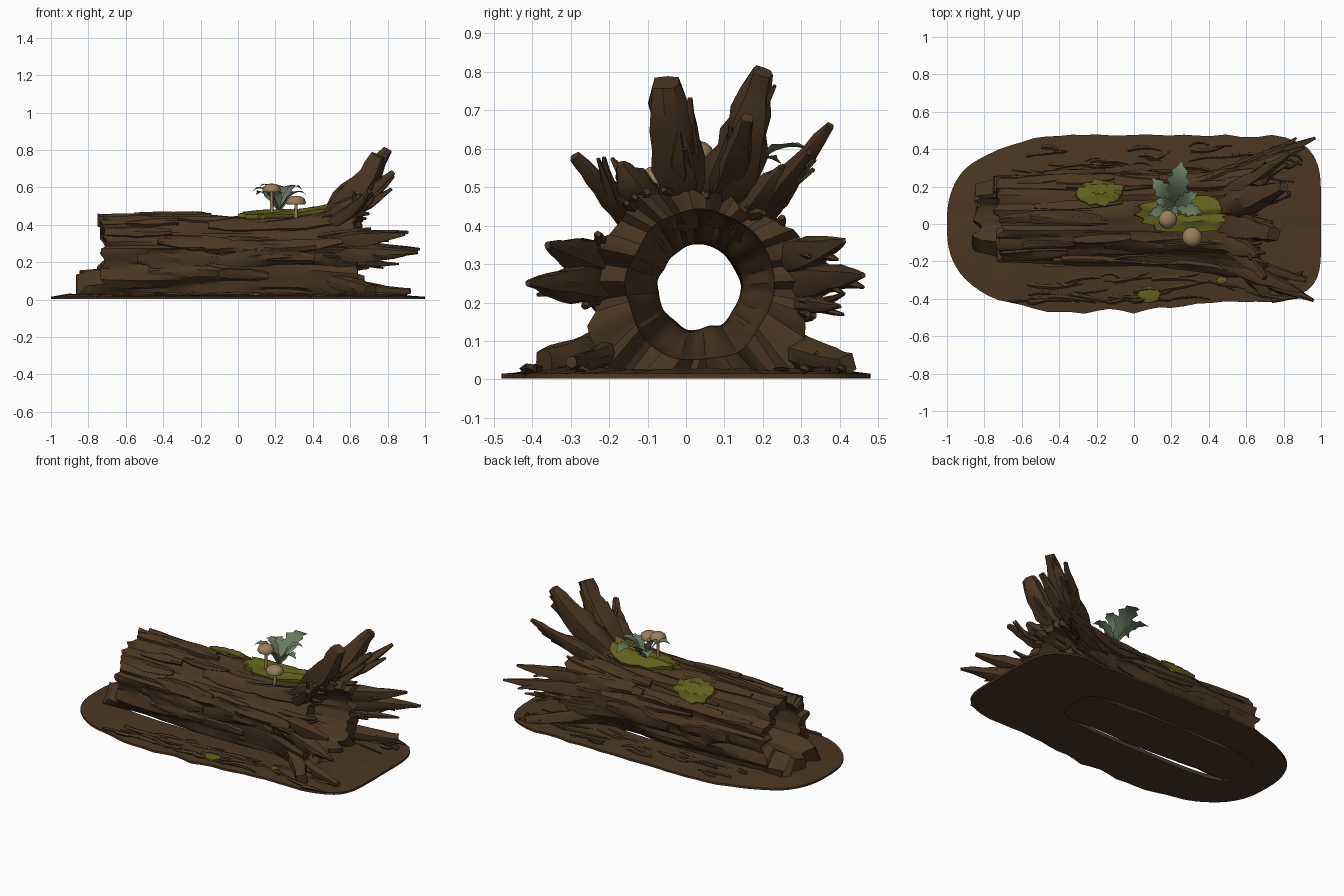
import bpy, bmesh, random
from math import sin, cos, pi, tau, radians, atan2, copysign
from mathutils import Vector, noise

random.seed(4)
if "Cube" in bpy.data.objects:
    bpy.data.objects.remove(bpy.data.objects["Cube"])


def material(name, rgb):
    m = bpy.data.materials.new(name)
    m.use_nodes = True
    m.diffuse_color = (*rgb, 1)
    bsdf = m.node_tree.nodes["Principled BSDF"]
    bsdf.inputs["Base Color"].default_value = (*rgb, 1)
    bsdf.inputs["Roughness"].default_value = 0.9
    return m


BARK = material("bark brown", (0.070, 0.037, 0.016))
MOSS = material("moss green", (0.118, 0.115, 0.012))
LEAF = material("leaf green", (0.14, 0.20, 0.12))
CAP = material("mushroom tan", (0.32, 0.21, 0.10))


def finish(bm, name, mat, angle=35):
    bmesh.ops.recalc_face_normals(bm, faces=bm.faces)
    mesh = bpy.data.meshes.new(name)
    bm.to_mesh(mesh)
    bm.free()
    mesh.materials.append(mat)
    ob = bpy.data.objects.new(name, mesh)
    bpy.context.collection.objects.link(ob)
    bpy.ops.object.select_all(action='DESELECT')
    ob.select_set(True)
    bpy.context.view_layer.objects.active = ob
    bpy.ops.object.shade_smooth_by_angle(angle=radians(angle))


def skin(bm, rings, loop=False):
    """Bridge closed rings of points, looping back or capping the ends."""
    vs = [[bm.verts.new(p) for p in ring] for ring in rings]
    n = len(vs[0])
    pairs = list(zip(vs, vs[1:])) + ([(vs[-1], vs[0])] if loop else [])
    for a, b in pairs:
        for j in range(n):
            k = (j + 1) % n
            bm.faces.new((a[j], a[k], b[k], b[j]))
    if not loop:
        bm.faces.new(vs[0])
        bm.faces.new(vs[-1])


def ramp(x, lo, hi):
    t = min(1, max(0, (x - lo) / (hi - lo)))
    return t * t * (3 - 2 * t)


def tube(bm, pts, r0, r1, sides=7, steps=7, power=1.3):
    """Tapered, gnarled limb along a quadratic bend, kept above the ground."""
    a, b, c = map(Vector, pts)
    rings = []
    for i in range(steps + 1):
        t = i / steps
        p = a * (1 - t) ** 2 + b * 2 * t * (1 - t) + c * t * t
        d = ((b - a) * (1 - t) + (c - b) * t).normalized()
        u = d.cross(Vector((0.3, 0.9, 0.2))).normalized()
        v = d.cross(u)
        r = (r0 + (r1 - r0) * t ** power) * (0.6 + 0.4 * ramp(t, 0, 0.4))
        ring = []
        for j in range(sides):
            q = r * (1 + random.uniform(-0.2, 0.2) + 0.15 * (j % 2))
            ang = tau * j / sides
            w = p + (u * cos(ang) + v * sin(ang)) * q
            w.z = max(w.z, 0.012)
            ring.append(w)
        rings.append(ring)
    skin(bm, rings)


def surface(x, a, lift=0.0):
    """Point on the outside of the log: a = 0 is the back, a = pi/2 the top."""
    r = 0.206 + 0.05 * ramp(x, 0.25, 0.65) + lift
    r += 0.03 * noise.noise((3 * cos(a), 3 * sin(a), 1.5 * x))
    r += 0.02 * noise.noise((9 * cos(a), 9 * sin(a), 2.5 * x))
    sag = 1.4 if sin(a) < 0 else 1
    return Vector((x, 0.03 + 1.12 * r * cos(a), max(0.012, 0.235 + sag * r * sin(a))))


# Hollow log with ragged ends, funnel-shaped at the stump
def left_end(a):
    step = noise.noise((5 * cos(a), 5 * sin(a), 7.3))
    return (-0.84 if sin(a) < -0.54 else -0.72) + 0.06 * step


def right_end(a):
    return 0.63 + 0.07 * noise.noise((6 * cos(a), 6 * sin(a), 2.1))


SEG, ROWS = 72, 34
angles = [tau * j / SEG for j in range(SEG)]
outer, inner = [], []
for i in range(ROWS + 1):
    u = i / ROWS
    o_ring, i_ring = [], []
    for a in angles:
        x = left_end(a) * (1 - u) + right_end(a) * u
        o_ring.append(surface(x, a))
        r = 0.117 + 0.09 * ramp(u, 0.68, 1) ** 1.5 + 0.04 * ramp(1 - u, 0.8, 1)
        r += 0.012 * noise.noise((2 * cos(a), 2 * sin(a), x))
        sag = 0.9 if sin(a) < 0 else 1
        i_ring.append((x, 0.035 + 0.92 * r * cos(a), 0.235 + sag * r * sin(a)))
    outer.append(o_ring)
    inner.append(i_ring)
bm = bmesh.new()
skin(bm, outer + inner[::-1], loop=True)
finish(bm, "hollow_log", BARK, 32)

# Broad bark plates lying over the log
bm = bmesh.new()
for n in range(34):
    a0 = random.uniform(-0.5, pi + 0.5)
    x0 = random.uniform(-0.72, 0.2)
    length = random.uniform(0.25, 0.6)
    wide = random.uniform(0.09, 0.22)
    high = random.uniform(0.004, 0.018)
    rings = []
    for i in range(9):
        t = i / 8
        x = min(x0 + length * t, 0.6)
        w = wide * (0.5 + 0.5 * sin(pi * t)) * random.uniform(0.85, 1.1)
        mid = a0 + 0.07 * sin(5 * x + n)
        rings.append([surface(x, mid + w * s, h) for s, h in
                      ((-1, -0.02), (-0.9, high), (-0.3, high + 0.003),
                       (0.3, high + 0.003), (0.9, high), (1, -0.02))])
    skin(bm, rings)
finish(bm, "bark_plates", BARK, 32)

# Broken roots around the stump end: tip position, thickness and bluntness
ROOTS = [(0.75, -0.055, 0.77, 0.075, 0.5), (0.80, 0.20, 0.80, 0.085, 0.3),
         (0.74, 0.01, 0.73, 0.032, 0.2), (0.83, 0.16, 0.68, 0.05, 0.3),
         (0.83, 0.375, 0.66, 0.042, 0.25), (0.82, 0.32, 0.59, 0.038, 0.2),
         (0.72, 0.25, 0.55, 0.055, 0.2), (0.70, -0.29, 0.58, 0.042, 0.3),
         (0.66, -0.17, 0.56, 0.06, 0.2), (0.96, -0.41, 0.25, 0.062, 0.12),
         (0.89, -0.36, 0.35, 0.055, 0.15), (0.97, 0.46, 0.27, 0.055, 0.12),
         (0.91, 0.41, 0.36, 0.055, 0.12), (0.86, 0.40, 0.19, 0.03, 0.15),
         (0.71, -0.37, 0.05, 0.046, 0.7), (0.84, 0.42, 0.04, 0.046, 0.5),
         (0.92, -0.30, 0.045, 0.035, 0.4)]
bm = bmesh.new()
for x, y, z, r, blunt in ROOTS:
    tip = Vector((x, y, z))
    a = atan2(z - 0.235, (y - 0.03) / 1.1)
    base = surface(0.46, a, -0.04)
    bend = surface(0.61, a, 0.0).lerp(tip, 0.3)
    tube(bm, (base, bend, tip), r, r * blunt, 8, 8, 1.6)
    # Side splinters
    for s in range(2):
        start = bend.lerp(tip, random.uniform(-0.1, 0.4))
        d = (tip - bend) * random.uniform(0.3, 0.55)
        off = Vector([random.uniform(-0.045, 0.045) for k in range(3)])
        end = start + d + off
        end.z = max(end.z, 0.03)
        tube(bm, (start - d * 0.6, start + off * 0.3, end), r * 0.48, 0.005, 5, 4)
finish(bm, "stump_roots", BARK, 35)

# Short splinters bridging the stump rim
bm = bmesh.new()
for n in range(26):
    a = random.uniform(-0.5, pi + 0.5)
    p = surface(random.uniform(0.4, 0.5), a, -0.015)
    q = surface(0.58, a, 0.0)
    tip = surface(random.uniform(0.62, 0.72), a + random.uniform(-0.15, 0.15),
                  random.uniform(0.0, 0.035))
    tube(bm, (p, q, tip), 0.03, 0.008, 5, 4)
finish(bm, "rim_splinters", BARK, 35)


# Ground plate with an opening under the log
def rounded(t, cx, cy, rx, ry, n):
    c, s = cos(t), sin(t)
    k = (abs(c) ** n + abs(s) ** n) ** (-1 / n)
    return cx + rx * c * k, cy + ry * s * k


edge, lower_edge, middle, lip, lower_lip = [], [], [], [], []
for j in range(96):
    t = tau * j / 96
    x, y = rounded(t, 0, 0, 1, 0.5, 2.7 + 2.7 * ramp(cos(t), -0.3, 0.3))
    y = copysign(min(abs(y), 0.48), y)
    y *= 1 - 0.08 * abs(noise.noise((4 * x, 4 * y, 0)))
    if y < 0:
        y *= 1 - 0.13 * ramp(x, 0.0, 0.5)
    hx, hy = rounded(t, -0.16, 0.03, 0.64, 0.185, 4)
    lower_edge.append((x, y, 0.002))
    edge.append((x, y, 0.015))
    middle.append(((x * 0.6 + hx * 0.4), (y * 0.6 + hy * 0.4),
                   0.026 + 0.016 * noise.noise((9 * x, 9 * y, 3))))
    lip.append((hx, hy, 0.03))
    lower_lip.append((hx, hy, 0.005))
bm = bmesh.new()
skin(bm, [lower_edge, edge, middle, lip, lower_lip], loop=True)
finish(bm, "ground_plate", BARK, 30)

# Twigs and bark scraps on the ground
bm = bmesh.new()
for n in range(70):
    side = -1 if n % 2 else 1
    p = Vector((random.uniform(-0.7, 0.8), side * random.uniform(0.26, 0.42), 0.024))
    h = random.uniform(0.05, 0.15)
    q = p + Vector((h, random.uniform(-0.05, 0.05), 0.008))
    end = p + Vector((2 * h, random.uniform(-0.05, 0.05), 0))
    end.x, end.y = min(end.x, 0.9), copysign(min(abs(end.y), 0.42), side)
    tube(bm, (p, q, end), random.uniform(0.006, 0.018), 0.004, 5, 4)
finish(bm, "ground_twigs", BARK, 30)


# Moss cushions hugging the log
def moss(name, x0, a0, rx, ra, place):
    bm = bmesh.new()
    wobble = [random.uniform(0.85, 1.08) for k in range(28)]
    rings = []
    for rho, high in ((1, -0.01), (0.97, 0.02), (0.7, 0.027), (0.4, 0.031), (0.1, 0.033)):
        rings.append([place(x0 + rx * rho * w * cos(tau * k / 28),
                            a0 + ra * rho * w * sin(tau * k / 28), high)
                      for k, w in enumerate(wobble)])
    skin(bm, rings)
    finish(bm, name, MOSS, 40)


def on_ground(x, y, high):
    return Vector((x, y, 0.025 + 0.4 * high))


moss("moss_top", 0.29, pi / 2 - 0.08, 0.28, 0.44, surface)
moss("moss_back", -0.18, 0.92, 0.13, 0.38, surface)
moss("moss_ground", 0.08, -0.38, 0.06, 0.045, on_ground)
moss("moss_ground_small", 0.47, -0.30, 0.03, 0.02, on_ground)

# Leafy plant: direction in degrees, length, rise
bm = bmesh.new()
for deg, length, rise in ((82, 0.24, 0.13), (130, 0.19, 0.10), (200, 0.15, 0.12),
                          (345, 0.15, 0.10), (30, 0.14, 0.13), (262, 0.09, 0.10), (165, 0.11, 0.14)):
    d = Vector((cos(radians(deg)), sin(radians(deg)), 0))
    side = Vector((-d.y, d.x, 0))
    rows = []
    for i in range(10):
        t = i / 9
        p = Vector((0.22, 0.10, 0.475)) + d * length * t
        p.z += rise * sin(2.1 * t)
        w = 0.23 * length * sin(pi * (0.08 + 0.9 * t)) * (1.25 if i % 2 else 0.8)
        up = Vector((0, 0, 0.25 * w))
        rows.append([bm.verts.new(v) for v in (p - side * w + up, p, p + side * w + up)])
    for a, b in zip(rows, rows[1:]):
        for k in (0, 1):
            bm.faces.new((a[k], a[k + 1], b[k + 1], b[k]))
finish(bm, "leafy_plant", LEAF, 40)

# Mushrooms: cap and stem turned from one profile
for name, x, y, top, r in (("mushroom_tall", 0.18, 0.025, 0.62, 0.05),
                           ("mushroom_short", 0.31, -0.07, 0.555, 0.054)):
    bm = bmesh.new()
    profile = ((0.2, 0.43), (0.16, top - 0.04), (0.9, top - 0.046), (1, top - 0.036),
               (0.85, top - 0.016), (0.5, top - 0.003), (0.1, top))
    skin(bm, [[(x + r * s * cos(tau * k / 14), y + r * s * sin(tau * k / 14), z)
               for k in range(14)] for s, z in profile])
    finish(bm, name, CAP, 50)
